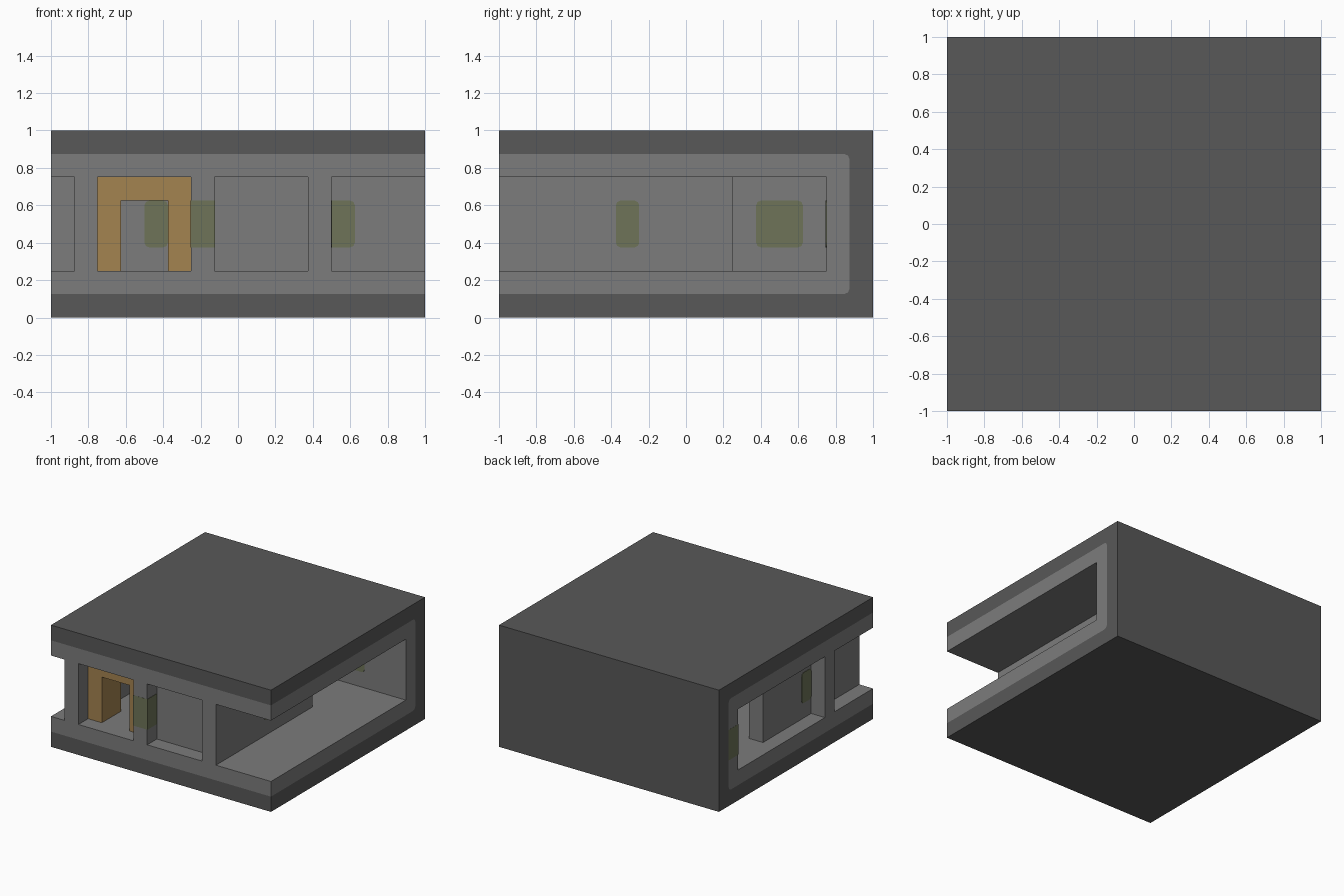
import bpy
import bmesh
from mathutils import Vector

cube = bpy.data.objects.get("Cube")
if cube:
    bpy.data.objects.remove(cube, do_unlink=True)


def material(name, rgb):
    """Flat material from sRGB bytes."""
    lin = [((c / 255 + 0.055) / 1.055) ** 2.4 for c in rgb] + [1.0]
    mat = bpy.data.materials.new(name)
    mat.use_nodes = True
    mat.diffuse_color = lin
    mat.node_tree.nodes["Principled BSDF"].inputs["Base Color"].default_value = lin
    return mat


DARK = material("dark_grey", (88, 88, 88))
LIGHT = material("light_grey", (124, 124, 124))
GOLD = material("ochre", (164, 131, 80))
GREEN = material("moss_green", (110, 116, 88))


def finish(bm, name, mat):
    bmesh.ops.recalc_face_normals(bm, faces=bm.faces)
    mesh = bpy.data.meshes.new(name)
    bm.to_mesh(mesh)
    bm.free()
    mesh.materials.append(mat)
    obj = bpy.data.objects.new(name, mesh)
    bpy.context.collection.objects.link(obj)
    return obj


def extrude(name, profile, mat, plane, start, depth):
    """Extrude a 2D profile: plane 'yz' runs along x, 'xz' along y."""
    bm = bmesh.new()
    if plane == "yz":
        pts, move = [(start, a, b) for a, b in profile], (depth, 0, 0)
    else:
        pts, move = [(a, start, b) for a, b in profile], (0, depth, 0)
    face = bm.faces.new([bm.verts.new(p) for p in pts])
    side = bmesh.ops.extrude_face_region(bm, geom=[face])["geom"]
    verts = [v for v in side if isinstance(v, bmesh.types.BMVert)]
    bmesh.ops.translate(bm, verts=verts, vec=Vector(move))
    return finish(bm, name, mat)


def rounded(a0, a1, b0, b1, r):
    """Rectangle with chamfer-rounded corners."""
    k = r * 0.3
    out = []
    for a, b, sa, sb, flip in ((a0, b0, 1, 1, 0), (a1, b0, -1, 1, 1),
                               (a1, b1, -1, -1, 0), (a0, b1, 1, -1, 1)):
        corner = [(a, b + sb * r), (a + sa * k, b + sb * k), (a + sa * r, b)]
        out += corner[::-1] if flip else corner
    return out


LOW, HIGH = 0.25, 0.75


def block(name, x0, x1, y0, y1, mat=LIGHT):
    rect = [(x0, LOW), (x1, LOW), (x1, HIGH), (x0, HIGH)]
    return extrude(name, rect, mat, "xz", y0, y1 - y0)


# Shell: dark outside and light lining, both open to the front and sides
step = 0.125
seam = [(-1, 1 - step), (0.845, 0.875), (0.866, 0.866), (0.875, 0.845),
        (0.875, 0.155), (0.866, 0.134), (0.845, step), (-1, step)]
extrude("outer_shell", [(-1, 0), (1, 0), (1, 1), (-1, 1)] + seam, DARK, "yz", -1, 2)
extrude("inner_lining", seam + [(-1, LOW), (0.75, LOW), (0.75, HIGH), (-1, HIGH)],
        LIGHT, "yz", -1, 2)

# Inner walls
block("left_room_wall", 0.375, 0.5, -1, 0.25)
block("right_room_wall", -0.875, -0.75, -1, 0.25)
block("side_pillar", -1, -0.875, -0.5, -0.375)
block("front_pillar", -0.25, -0.125, -1, -0.75)
block("front_recess_wall", -0.125, 0.375, -0.875, -0.75)
block("rear_room_wall", -0.125, 0.375, 0.125, 0.25)
block("rear_partition", -0.125, 0, 0.25, 0.75)

# Door frame
extrude("door_frame", [(-0.75, LOW), (-0.625, LOW), (-0.625, 0.625), (-0.375, 0.625),
                       (-0.375, LOW), (-0.25, LOW), (-0.25, HIGH), (-0.75, HIGH)],
        GOLD, "xz", -0.875, 0.25)

# Thin green panels: name, plane, wall position, outward direction, span, corner
THICK = 0.003
panels = [
    ("rear_panel_right", "xz", 0.75, -1, -0.5, -0.375, 0.025),
    ("rear_panel_left", "xz", 0.75, -1, 0.375, 0.625, 0.025),
    ("pillar_panel_front", "xz", -1, 1, -0.25, -0.125, 0),
    ("pillar_panel_recess", "yz", -0.125, 1, -1, -0.875, 0),
    ("pillar_panel_door", "yz", -0.25, -1, -1, -0.875, 0),
    ("left_wall_panel", "yz", 0.5, 1, -0.375, -0.25, 0.025),
    ("right_wall_panel", "yz", -0.875, -1, -0.375, -0.25, 0.025),
    ("partition_panel", "yz", 0, 1, 0.375, 0.625, 0.025),
    ("back_wall_end_panel", "yz", -1, 1, 0.75, 0.875, 0),
]
for name, plane, at, out, s0, s1, r in panels:
    if r:
        shape = rounded(s0, s1, 0.375, 0.625, r)
    else:
        shape = [(s0, 0.375), (s1, 0.375), (s1, 0.625), (s0, 0.625)]
    # Panels on the outer faces stay almost flush with the wall
    flush = at == -1
    start, depth = (at - 0.001, THICK) if flush else (at, out * THICK)
    extrude(name, shape, GREEN, plane, start, depth)
